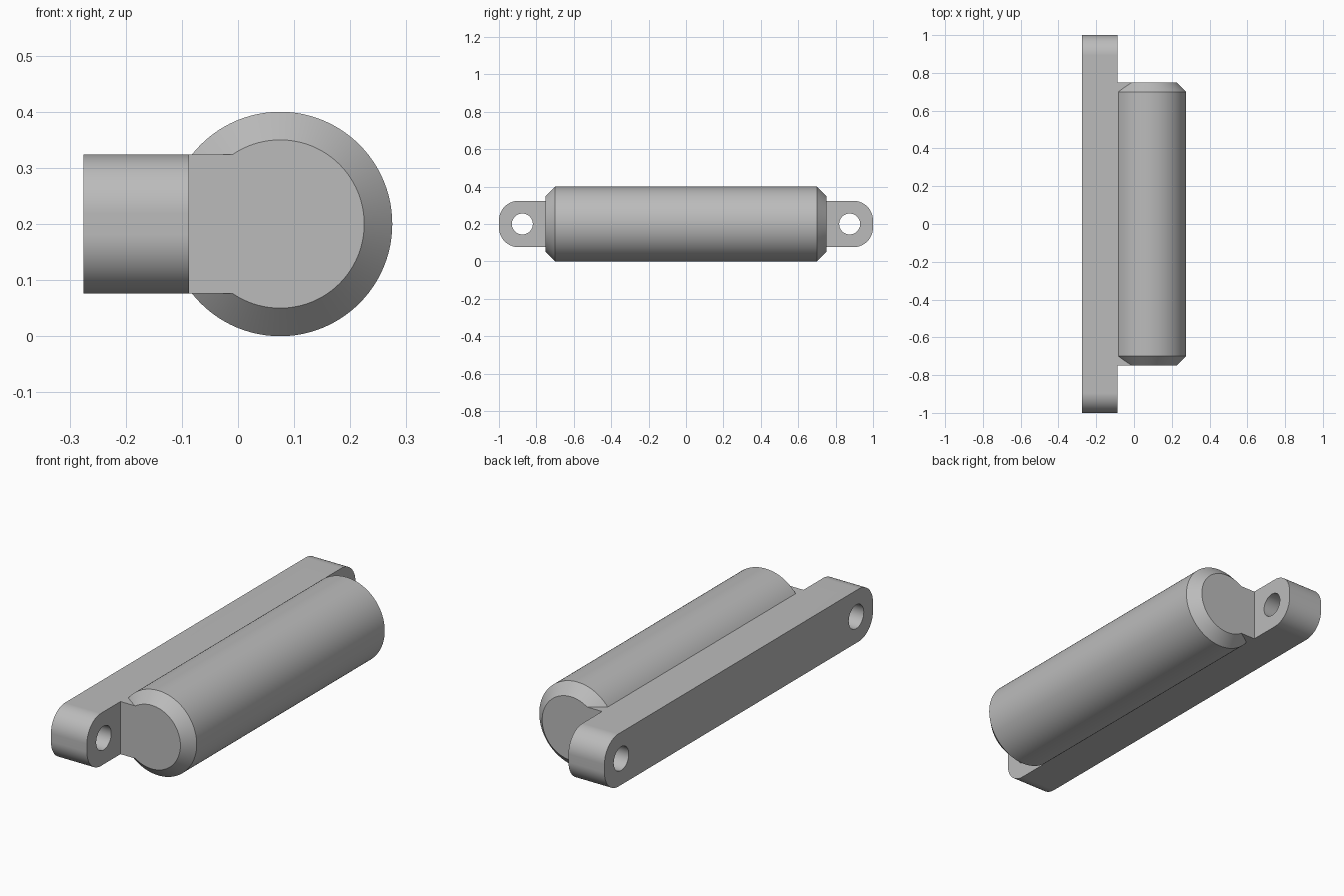
import bpy, bmesh, math
from mathutils import Matrix, Vector

default = bpy.data.objects.get("Cube")
if default:
    bpy.data.objects.remove(default, do_unlink=True)

grey = bpy.data.materials.new("plain_grey")
grey.use_nodes = True
colour = (0.5, 0.5, 0.5, 1)
grey.diffuse_color = colour
grey.node_tree.nodes["Principled BSDF"].inputs["Base Color"].default_value = colour

MID_Z = 0.2
PLATE_LEFT, PLATE_RIGHT = -0.275, -0.0875
HALF_HEIGHT = 0.124
BARREL_X, BARREL_R, BARREL_HALF, CHAMFER = 0.075, 0.2, 0.75, 0.05


def finish(bm, name):
    bmesh.ops.recalc_face_normals(bm, faces=bm.faces)
    mesh = bpy.data.meshes.new(name)
    bm.to_mesh(mesh)
    bm.free()
    mesh.materials.append(grey)
    obj = bpy.data.objects.new(name, mesh)
    bpy.context.collection.objects.link(obj)
    return obj


def box(x0, x1, half_y, half_z):
    bm = bmesh.new()
    size = Matrix.Diagonal((x1 - x0, 2 * half_y, 2 * half_z, 1))
    bmesh.ops.create_cube(bm, size=1, matrix=Matrix.Translation(((x0 + x1) / 2, 0, MID_Z)) @ size)
    return bm


def cylinder(radius, length, centre, axis, sides):
    bm = bmesh.new()
    turn = Vector((0, 0, 1)).rotation_difference(Vector(axis)).to_matrix().to_4x4()
    bmesh.ops.create_cone(bm, cap_ends=True, segments=sides, radius1=radius, radius2=radius,
                          depth=length, matrix=Matrix.Translation(centre) @ turn)
    return bm


def combine(target, other, operation):
    mod = target.modifiers.new(operation.lower(), 'BOOLEAN')
    mod.operation, mod.solver, mod.object = operation, 'EXACT', other
    bpy.context.view_layer.objects.active = target
    bpy.ops.object.modifier_apply(modifier=mod.name)
    bpy.data.objects.remove(other, do_unlink=True)


# Mounting plate with rounded ends
bm = box(PLATE_LEFT, PLATE_RIGHT, 1, HALF_HEIGHT)
corners = [e for e in bm.edges if abs(e.verts[0].co.x - e.verts[1].co.x) > 0.1]
bmesh.ops.bevel(bm, geom=corners, offset=0.105, segments=14, profile=0.5, affect='EDGES')
body = finish(bm, "mounted_cylinder_body")

# Web joining the plate to the barrel
web = finish(box(-0.18, BARREL_X, BARREL_HALF, HALF_HEIGHT), "web")

# Barrel with chamfered ends
bm = cylinder(BARREL_R, 2 * BARREL_HALF, (BARREL_X, 0, MID_Z), (0, 1, 0), 96)
rims = [e for e in bm.edges if abs(e.verts[0].co.y - e.verts[1].co.y) < 0.01]
bmesh.ops.bevel(bm, geom=rims, offset=CHAMFER, segments=1, affect='EDGES')
barrel = finish(bm, "barrel")

combine(barrel, web, 'UNION')
combine(body, barrel, 'UNION')

# Screw holes through both ends of the plate
for side in (-1, 1):
    hole = finish(cylinder(0.056, 0.5, (-0.18, side * 0.875, MID_Z), (1, 0, 0), 48), "hole_cutter")
    hole.hide_render = True
    combine(body, hole, 'DIFFERENCE')

# Smooth curves with crisp edges
bpy.ops.object.select_all(action='DESELECT')
body.select_set(True)
bpy.context.view_layer.objects.active = body
bpy.ops.object.shade_smooth_by_angle(angle=math.radians(25))
weighted = body.modifiers.new("even_shading", 'WEIGHTED_NORMAL')
weighted.keep_sharp = True
